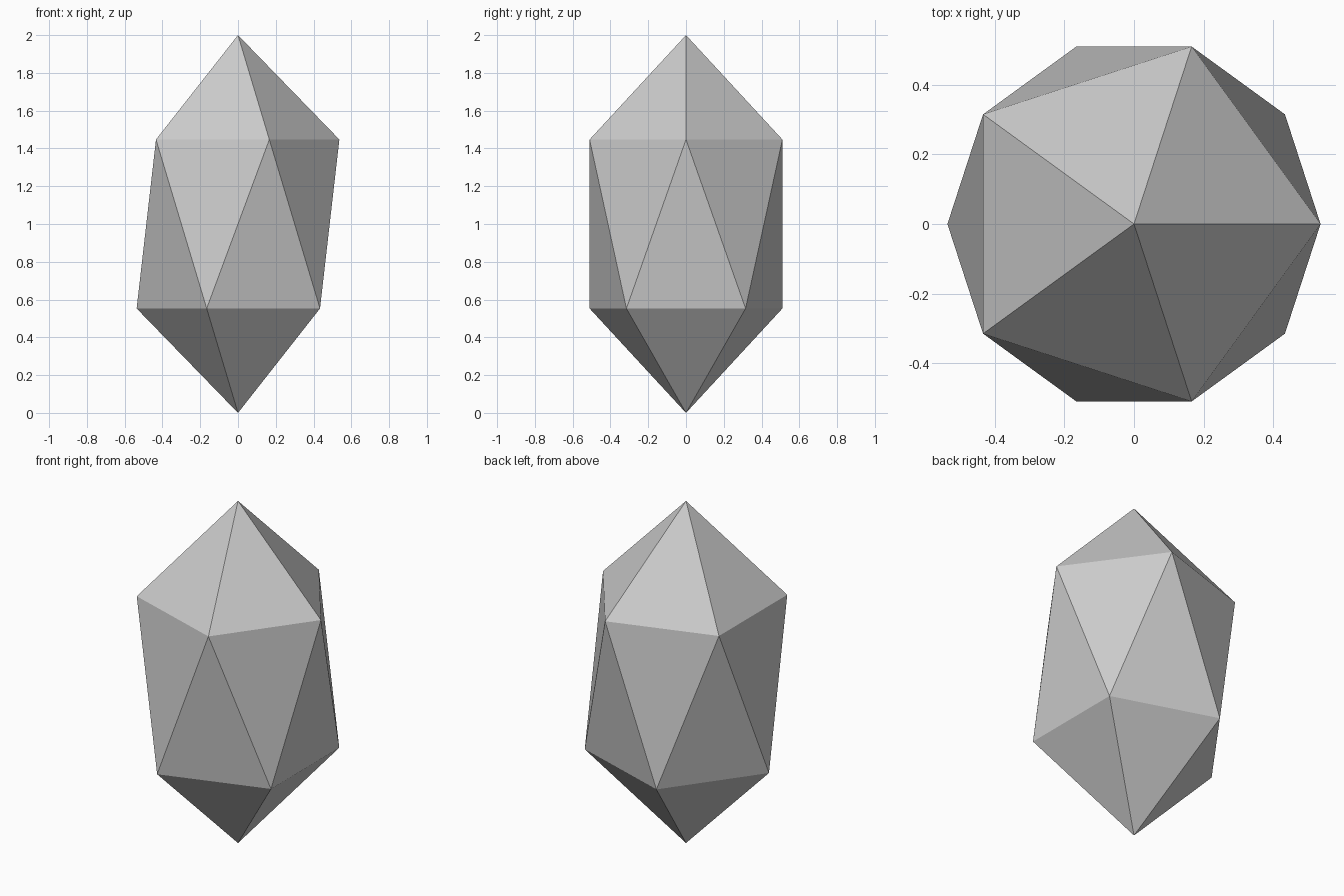
import bpy

if "Cube" in bpy.data.objects:
    bpy.data.objects.remove(bpy.data.objects["Cube"])

# Faceted gem: a 20-sided icosphere stretched along z
bpy.ops.mesh.primitive_ico_sphere_add(subdivisions=1, radius=1, location=(0, 0, 1))
gem = bpy.context.object
gem.name = "crystal_gem"
gem.scale = (0.6, 0.6, 1.0)
bpy.ops.object.transform_apply(location=False, rotation=False, scale=True)
bpy.ops.object.shade_flat()
